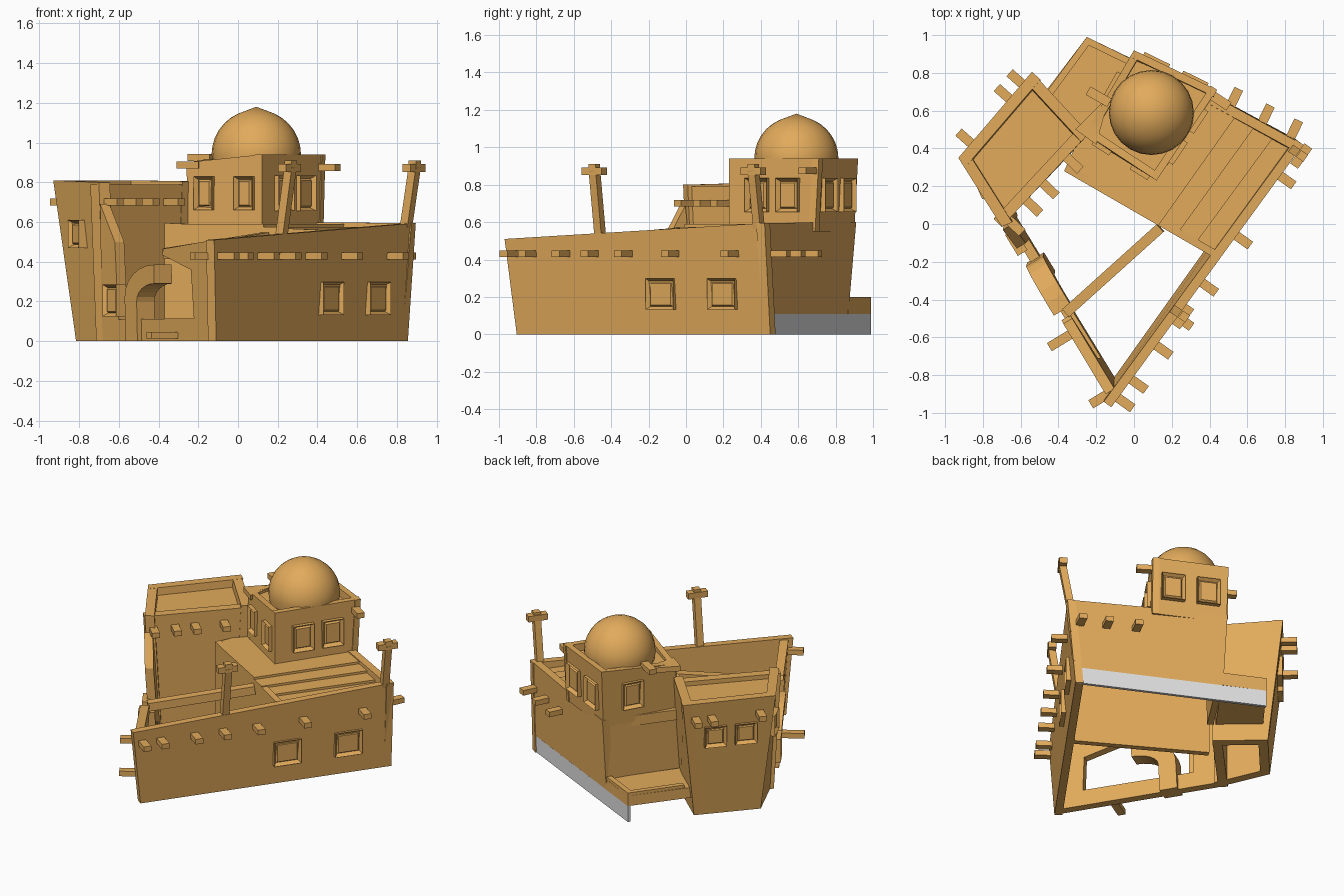
import bpy, bmesh, math
from mathutils import Vector, Matrix

if "Cube" in bpy.data.objects:
    bpy.data.objects.remove(bpy.data.objects["Cube"])


def material(name, rgb):
    m = bpy.data.materials.new(name)
    m.use_nodes = True
    m.diffuse_color = (*rgb, 1)
    m.node_tree.nodes["Principled BSDF"].inputs["Base Color"].default_value = (*rgb, 1)
    return m


SAND = material("sandstone", (0.76, 0.405, 0.105))
GREY = material("grey_footing", (0.75, 0.75, 0.75))


def finish(name, bm, mat=SAND):
    bmesh.ops.recalc_face_normals(bm, faces=bm.faces)
    mesh = bpy.data.meshes.new(name)
    bm.to_mesh(mesh)
    bm.free()
    ob = bpy.data.objects.new(name, mesh)
    mesh.materials.append(mat)
    bpy.context.collection.objects.link(ob)
    return ob


def loft(name, low, high, mat=SAND):
    """Closed solid between two matching loops of points."""
    bm = bmesh.new()
    a = [bm.verts.new(p) for p in low]
    b = [bm.verts.new(p) for p in high]
    bm.faces.new(a)
    bm.faces.new(b)
    for i in range(len(a)):
        j = (i + 1) % len(a)
        bm.faces.new((a[i], a[j], b[j], b[i]))
    return finish(name, bm, mat)


def slab(name, pts, z0, z1):
    return loft(name, [(x, y, z0) for x, y in pts], [(x, y, z1) for x, y in pts])


class Wall:
    """Leaning wall; the outside is on the right of the run from a to b."""

    def __init__(self, name, low, high, z0, za, zb, thick=0.05, mat=SAND):
        self.low = [Vector((*p, z0)) for p in low]
        self.high = [Vector((*high[0], za)), Vector((*high[1], zb))]
        d = (self.low[1] - self.low[0]).normalized()
        self.angle = math.atan2(d.y, d.x)
        inward = Vector((-d.y, d.x, 0)) * thick
        self.outward = Vector((d.y, -d.x, 0))
        quad = lambda e: [e[0], e[1], e[1] + inward, e[0] + inward]
        loft(name, quad(self.low), quad(self.high), mat)

    def spot(self, t, z):
        a, b = self.low[0].lerp(self.low[1], t), self.high[0].lerp(self.high[1], t)
        return a.lerp(b, (z - a.z) / (b.z - a.z))


def box(name, at, size, angle=0, recess=0):
    bm = bmesh.new()
    bmesh.ops.create_cube(bm, size=1)
    bmesh.ops.scale(bm, vec=size, verts=bm.verts)
    if recess:
        # Stepped frame cut into the outward face
        bm.normal_update()
        face = min(bm.faces, key=lambda f: f.calc_center_median().y)
        for width, depth in ((recess, 0.025), (recess * 0.5, -0.012)):
            bmesh.ops.inset_region(bm, faces=[face], thickness=width)
            bmesh.ops.translate(bm, verts=face.verts, vec=(0, depth, 0))
    bmesh.ops.transform(bm, verts=bm.verts, matrix=Matrix.Translation(at) @ Matrix.Rotation(angle, 4, 'Z'))
    return finish(name, bm)


def beams(name, wall, z, spots):
    for t in spots:
        box(name, wall.spot(t, z) + wall.outward * 0.035, (0.05, 0.13, 0.035), wall.angle)


def windows(name, wall, z, spots, w=0.14, h=0.16):
    for t in spots:
        box(name, wall.spot(t, z), (w, 0.05, h), wall.angle, 0.024)


def ring(name, low, high, z0, tops, thick):
    """Walls around a plan; tops holds the two end heights of each wall."""
    n = len(low)
    return [Wall(name, (low[i], low[(i + 1) % n]), (high[i], high[(i + 1) % n]),
                 z0, *tops[i], thick) for i in range(n)]


# Long right wall and back wall with grey footing
right_wall = Wall("right_wall", ((-0.11, -0.905), (0.855, 0.45)), ((-0.12, -0.97), (0.895, 0.42)), 0, 0.51, 0.595)
back_wall = Wall("back_wall", ((0.855, 0.45), (0.0, 0.868)), ((0.895, 0.42), (0.0, 0.91)), 0.11, 0.595, 0.6)
Wall("back_footing", ((0.85, 0.453), (-0.25, 0.99)), ((0.85, 0.453), (-0.25, 0.99)), 0, 0.11, 0.11, 0.02, GREY)
beams("right_wall_beam", right_wall, 0.43, (0.03, 0.1, 0.23, 0.34, 0.47, 0.65, 0.88))
windows("right_wall_window", right_wall, 0.215, (0.585, 0.825), 0.18, 0.165)
beams("back_wall_beam", back_wall, 0.43, (0.06, 0.23, 0.42))

# Courtyard facade, terrace and its shallow steps
f0, f1, b0, b1 = (Vector(p) for p in ((-0.37, 0.28), (0.41, -0.17), (0.01, 0.87), (0.85, 0.42)))
Wall("courtyard_facade", (f0, f1), (f0, f1), 0, 0.595, 0.56, 0.04)
for i, f in enumerate((1.0, 0.88, 0.76, 0.64)):
    slab("terrace_step", [f0, f0.lerp(f1, f), b0.lerp(b1, f), b0, (-0.28, 0.48)], 0.52, 0.545 + 0.015 * i)

# Domed tower
tower_plan = [(0.12, 0.23), (0.43, 0.69), (0.0, 0.9), (-0.25, 0.46)]
tower_top = [(0.12, 0.23), (0.44, 0.71), (0.0, 0.92), (-0.26, 0.48)]
tower = ring("tower_wall", tower_plan, tower_top, 0.55,
             ((0.94, 0.94), (0.94, 0.94), (0.94, 0.9), (0.9, 0.94)), 0.04)
slab("tower_roof", [(0.12, 0.25), (0.41, 0.69), (0.0, 0.87), (-0.24, 0.475)], 0.865, 0.89)
slab("broken_cornice", [(-0.31, 0.5), (-0.2, 0.42), (-0.13, 0.68)], 0.87, 0.905)
windows("tower_right_window", tower[0], 0.745, (0.33, 0.68), 0.14, 0.18)
windows("tower_back_window", tower[1], 0.745, (0.27, 0.74), 0.15, 0.18)
windows("tower_rear_left_window", tower[2], 0.745, (0.4,), 0.14, 0.18)
windows("tower_front_window", tower[3], 0.745, (0.24, 0.78), 0.11, 0.17)
beams("tower_beam", tower[0], 0.875, (0.94,))
beams("tower_side_beam", tower[2], 0.925, (0.6,))

bm = bmesh.new()
arc = [math.radians(a) for a in range(0, 70, 11)]
profile = [(0.215, 0.87)] + [(0.225 * math.cos(a), 0.94 + 0.225 * math.sin(a)) for a in arc] + [(0, 1.18)]
edge = [bm.verts.new((r, 0, z)) for r, z in profile]
lines = [bm.edges.new(pair) for pair in zip(edge, edge[1:])]
bmesh.ops.spin(bm, geom=edge + lines, cent=(0, 0, 0), axis=(0, 0, 1), angle=math.tau, steps=24)
bmesh.ops.remove_doubles(bm, verts=bm.verts, dist=0.0005)
bmesh.ops.translate(bm, verts=bm.verts, vec=(0.092, 0.59, 0))
dome = finish("dome", bm)
for p in dome.data.polygons:
    p.use_smooth = True

# Rear landing and the wall that rises from it to the terrace
slab("rear_landing", [(-0.25, 0.99), (0.01, 0.865), (-0.28, 0.46), (-0.5, 0.66)], 0.11, 0.18)
Wall("landing_wall", ((0.0, 0.868), (-0.27, 0.45)), ((0.0, 0.9), (-0.25, 0.46)), 0.11, 0.6, 0.6, 0.04)
for a, b in (((0.0, 0.868), (-0.25, 0.99)), ((-0.25, 0.99), (-0.47, 0.69))):
    Wall("landing_rim", (a, b), (a, b), 0.11, 0.2, 0.2, 0.035)

# Left building with parapet roof
left_low = [(-0.815, 0.35), (-0.67, 0.02), (-0.27, 0.44), (-0.53, 0.67)]
left_top = [(-0.93, 0.35), (-0.7, -0.015), (-0.24, 0.48), (-0.54, 0.805)]
left = ring("left_building_wall", left_low, left_top, 0,
            ((0.81, 0.8), (0.79, 0.79), (0.805, 0.81), (0.81, 0.81)), 0.06)
slab("left_building_roof", [(-0.89, 0.35), (-0.69, 0.02), (-0.27, 0.47), (-0.53, 0.76)], 0.735, 0.76)
beams("left_building_inner_beam", left[1], 0.7, (0.07, 0.28, 0.47, 0.75))
beams("left_building_outer_beam", left[3], 0.7, (0.12, 0.3, 0.84))
windows("left_building_window", left[0], 0.54, (0.42,), 0.13, 0.14)
windows("left_building_outer_window", left[3], 0.565, (0.34, 0.7), 0.14, 0.14)

# Broken front wall: outlines are given by x and height along one line
START, END = Vector((-0.11, -0.905, 0)), Vector((-0.68, 0.03, 0))
run = (END - START).normalized()
outward = Vector((-run.y, run.x, 0))
lean = Vector((-0.02, -0.09, 1))
front_angle = math.atan2(-run.y, -run.x)


def front_point(x, z, depth=0):
    t = (x - START.x) / (END.x - START.x)
    return START.lerp(END, t) + outward * depth + lean * z


def front_panel(name, outline, d0, d1):
    loft(name, [front_point(x, z, d0) for x, z in outline], [front_point(x, z, d1) for x, z in outline])


front_panel("broken_front_wall", [
    (-0.14, 0), (-0.14, 0.505), (-0.365, 0.465), (-0.375, 0.435), (-0.23, 0.36), (-0.22, 0.115),
    (-0.6, 0.11), (-0.61, 0.5), (-0.68, 0.69), (-0.685, 0)], 0, -0.055)
box("front_wall_window", front_point(-0.615, 0.205, 0.005), (0.13, 0.06, 0.16), front_angle, 0.024)
box("corner_beam", front_point(-0.135, 0.43, 0.035), (0.05, 0.13, 0.035), front_angle)
box("low_beam", front_point(-0.315, 0.03, 0.075), (0.05, 0.16, 0.035), front_angle)

# Half of the doorway arch
quarter = [math.radians(a) for a in range(0, 91, 15)]
outer = [(-0.395 - 0.15 * math.cos(a), 0.22 + 0.165 * math.sin(a)) for a in quarter]
inner = [(-0.395 - 0.09 * math.cos(a), 0.2 + 0.09 * math.sin(a)) for a in reversed(quarter)]
front_panel("door_arch", [(-0.545, 0)] + outer + inner + [(-0.485, 0)], 0.025, -0.08)


def bar(name, a, b, w):
    """Square bar between two points."""
    a, b = Vector(a), Vector(b)
    d = (b - a).normalized()
    u = d.cross((0, 0, 1)).normalized()
    v = u.cross(d)
    section = [(u * i + v * j) * w / 2 for i, j in ((-1, -1), (1, -1), (1, 1), (-1, 1))]
    loft(name, [a + s for s in section], [b + s for s in section])


# Beam across the courtyard and the two roof posts
bar("courtyard_beam", (-0.36, -0.47, 0.44), (0.14, -0.02, 0.52), 0.055)
for x, y, z in ((0.22, -0.46, 0.54), (0.845, 0.39, 0.57)):
    bar("roof_post", (x, y, z), (x + 0.045, y - 0.03, 0.88), 0.045)
    box("post_crossbar", (x + 0.04, y - 0.03, 0.873), (0.13, 0.05, 0.04), right_wall.angle)
    box("post_cap", (x + 0.045, y - 0.03, 0.895), (0.045, 0.045, 0.03), right_wall.angle)
